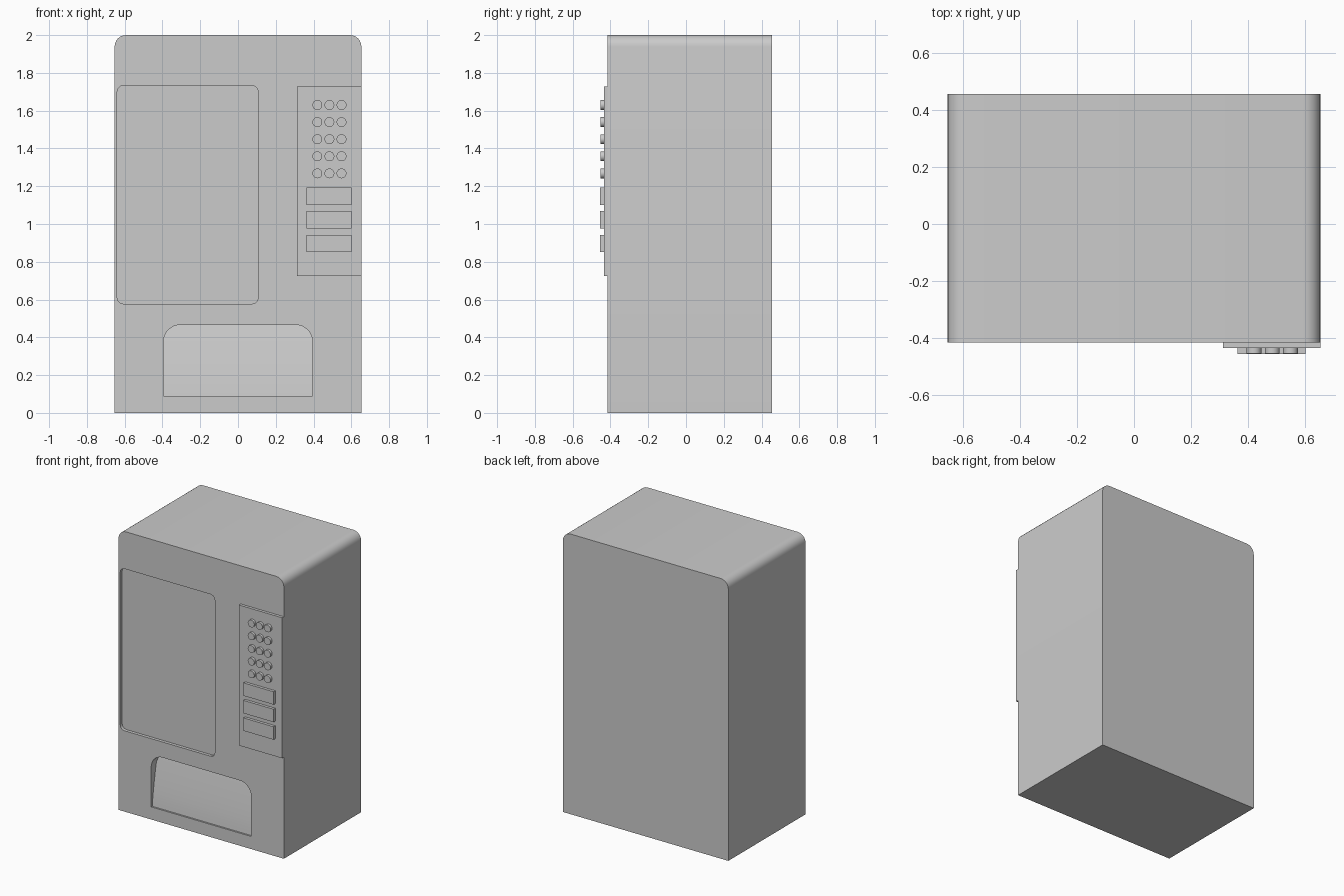
import bpy, bmesh
from math import sin, cos, pi, radians

if "Cube" in bpy.data.objects:
    bpy.data.objects.remove(bpy.data.objects["Cube"])

W, FRONT, BACK = 0.653, -0.415, 0.455
PANEL = -0.435


def finish(name, bm, smooth=True):
    bmesh.ops.recalc_face_normals(bm, faces=bm.faces)
    mesh = bpy.data.meshes.new(name)
    bm.to_mesh(mesh)
    bm.free()
    ob = bpy.data.objects.new(name, mesh)
    bpy.context.collection.objects.link(ob)
    return ob


def loft(name, rings):
    """Skin a stack of equal-length rings and cap both ends."""
    bm = bmesh.new()
    rows = [[bm.verts.new(p) for p in ring] for ring in rings]
    n = len(rows[0])
    for a, b in zip(rows, rows[1:]):
        for i in range(n):
            j = (i + 1) % n
            bm.faces.new((a[i], a[j], b[j], b[i]))
    bm.faces.new(rows[0])
    bm.faces.new(rows[-1])
    return finish(name, bm)


def prism(name, outline, y0, y1):
    return loft(name, [[(x, y, z) for x, z in outline] for y in (y0, y1)])


def rounded_rect(x0, x1, z0, z1, top=0, bottom=0, seg=6):
    pts = []
    for x, z, sx, sz, r, start in ((x1, z1, -1, -1, top, 0), (x0, z1, 1, -1, top, 90),
                                   (x0, z0, 1, 1, bottom, 180), (x1, z0, -1, 1, bottom, 270)):
        if r == 0:
            pts.append((x, z))
            continue
        for k in range(seg + 1):
            a = radians(start + 90 * k / seg)
            pts.append((x + sx * r + r * cos(a), z + sz * r + r * sin(a)))
    return pts


def cut(target, cutter):
    cutter.hide_render = True
    mod = target.modifiers.new("recess", 'BOOLEAN')
    mod.operation, mod.solver, mod.object = 'DIFFERENCE', 'EXACT', cutter
    bpy.context.view_layer.objects.active = target
    bpy.ops.object.modifier_apply(modifier=mod.name)
    bpy.data.objects.remove(cutter)


# Cabinet with rounded top corners
body = prism("cabinet", rounded_rect(-W, W, 0, 2, top=0.06), FRONT, BACK)

# Shallow display window recess
cut(body, prism("window_cutter", rounded_rect(-0.64, 0.107, 0.577, 1.733, 0.033, 0.033, 3),
                -0.5, FRONT + 0.022))

# Delivery tray: rounded top, back surface leaning inwards as it rises
z_low, z_high, half, r = 0.09, 0.466, 0.395, 0.09
levels = [(z_low + (z_high - r - z_low) * k / 6, half) for k in range(6)]
levels += [(z_high - r + r * sin(a), half - r + r * cos(a))
           for a in (pi / 2 * k / 8 for k in range(9))]
rings = []
for z, w in levels:
    t = (z - z_low) / (z_high - z_low)
    back = FRONT + 0.012 + 0.062 * t ** 1.25
    rings.append([(-w, -0.5, z), (w, -0.5, z), (w, back, z), (-w, back, z)])
cut(body, loft("tray_cutter", rings))

# Control panel
parts = [body, prism("control_panel", rounded_rect(0.312, W, 0.725, 1.728), PANEL, FRONT)]

# Round keypad buttons
for row in range(5):
    for col in range(3):
        cx, cz = 0.42 + 0.064 * col, 1.63 - 0.0905 * row
        circle = [(cx + 0.026 * cos(2 * pi * k / 24), cz + 0.026 * sin(2 * pi * k / 24))
                  for k in range(24)]
        parts.append(prism(f"button_{row}_{col}", circle, -0.453, PANEL))

# Payment plates
for i in range(3):
    z = 1.147 - 0.125 * i
    parts.append(prism(f"payment_plate_{i}", rounded_rect(0.362, 0.6, z - 0.046, z + 0.046),
                       -0.455, PANEL))

# Smooth rounded areas, keep hard edges
for ob in parts:
    bpy.ops.object.select_all(action='DESELECT')
    ob.select_set(True)
    bpy.context.view_layer.objects.active = ob
    bpy.ops.object.shade_smooth_by_angle(angle=radians(32))
